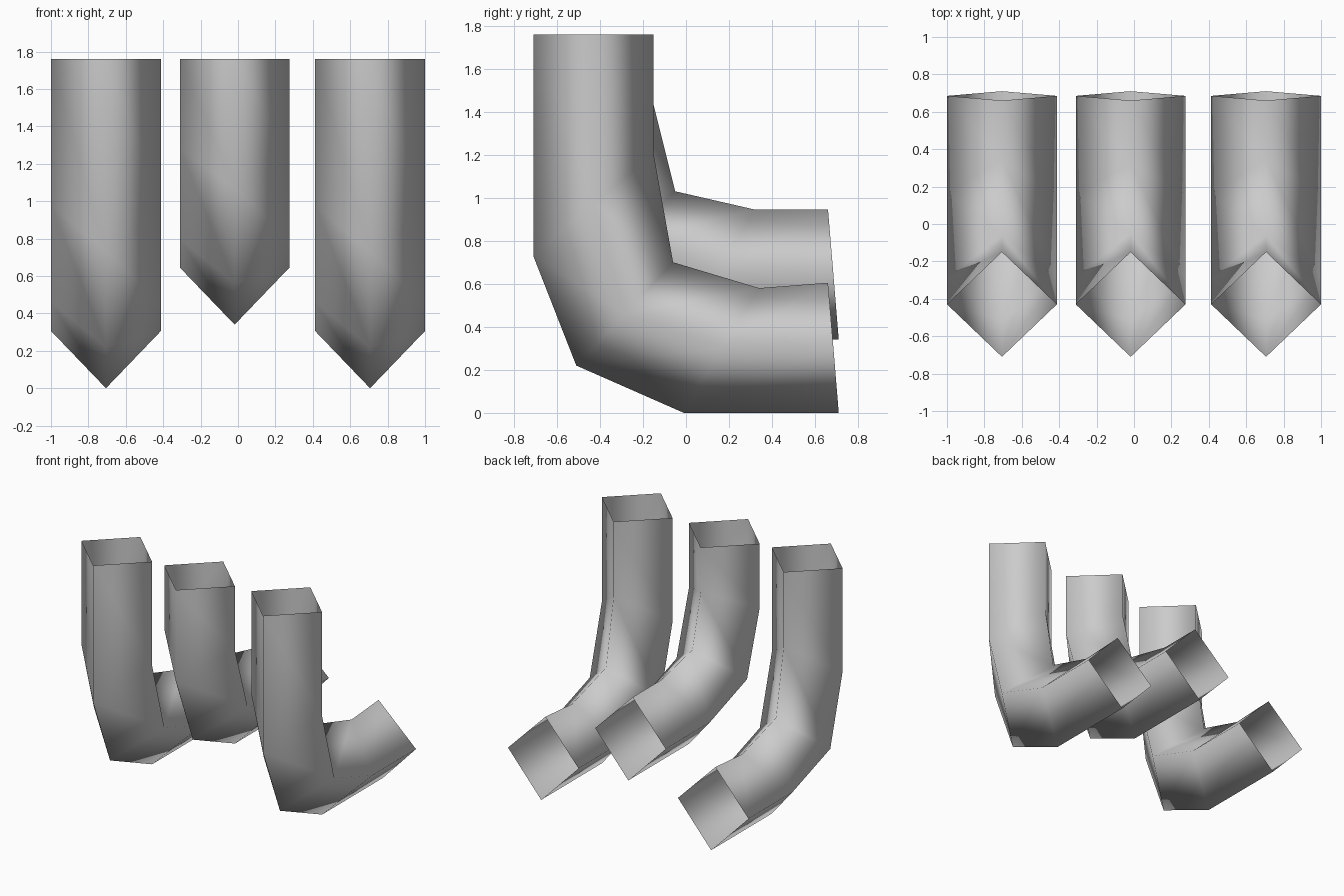
import bpy, bmesh

if "Cube" in bpy.data.objects:
    bpy.data.objects.remove(bpy.data.objects["Cube"])

HALF = 0.293  # half width of the diamond cross-section
TOP = 1.76

# (y, z) of each ring's outer, side and inner corners, from top opening to rear opening
side_path = [
    ((-0.71, TOP), (-0.43, TOP), (-0.15, TOP)),
    ((-0.71, 0.73), (-0.43, 0.98), (-0.15, 1.20)),
    ((-0.51, 0.22), (-0.285, 0.46), (-0.06, 0.70)),
    ((-0.01, 0.0), (0.165, 0.305), (0.34, 0.58)),
    ((0.71, 0.0), (0.685, 0.305), (0.66, 0.605)),
]
middle_path = [
    ((-0.71, TOP), (-0.43, TOP), (-0.15, TOP)),
    ((-0.71, 1.07), (-0.43, 1.28), (-0.15, 1.43)),
    ((-0.51, 0.56), (-0.28, 0.80), (-0.05, 1.03)),
    ((-0.01, 0.34), (0.16, 0.645), (0.32, 0.945)),
    ((0.71, 0.34), (0.685, 0.645), (0.66, 0.945)),
]


def make_pipe(name, x, path):
    """Loft an open four-sided elbow pipe through the rings."""
    bm = bmesh.new()
    rings = []
    for outer, side, inner in path:
        corners = [(0, *outer), (HALF, *side), (0, *inner), (-HALF, *side)]
        rings.append([bm.verts.new(c) for c in corners])
    for a, b in zip(rings, rings[1:]):
        for i in range(4):
            j = (i + 1) % 4
            face = bm.faces.new((a[i], b[i], b[j], a[j]))
            face.smooth = True
    mesh = bpy.data.meshes.new(name)
    bm.to_mesh(mesh)
    bm.free()
    obj = bpy.data.objects.new(name, mesh)
    obj.location.x = x
    bpy.context.collection.objects.link(obj)


# Two low outer pipes and a raised middle pipe
make_pipe("left_pipe", -0.706, side_path)
make_pipe("middle_pipe", -0.018, middle_path)
make_pipe("right_pipe", 0.706, side_path)
